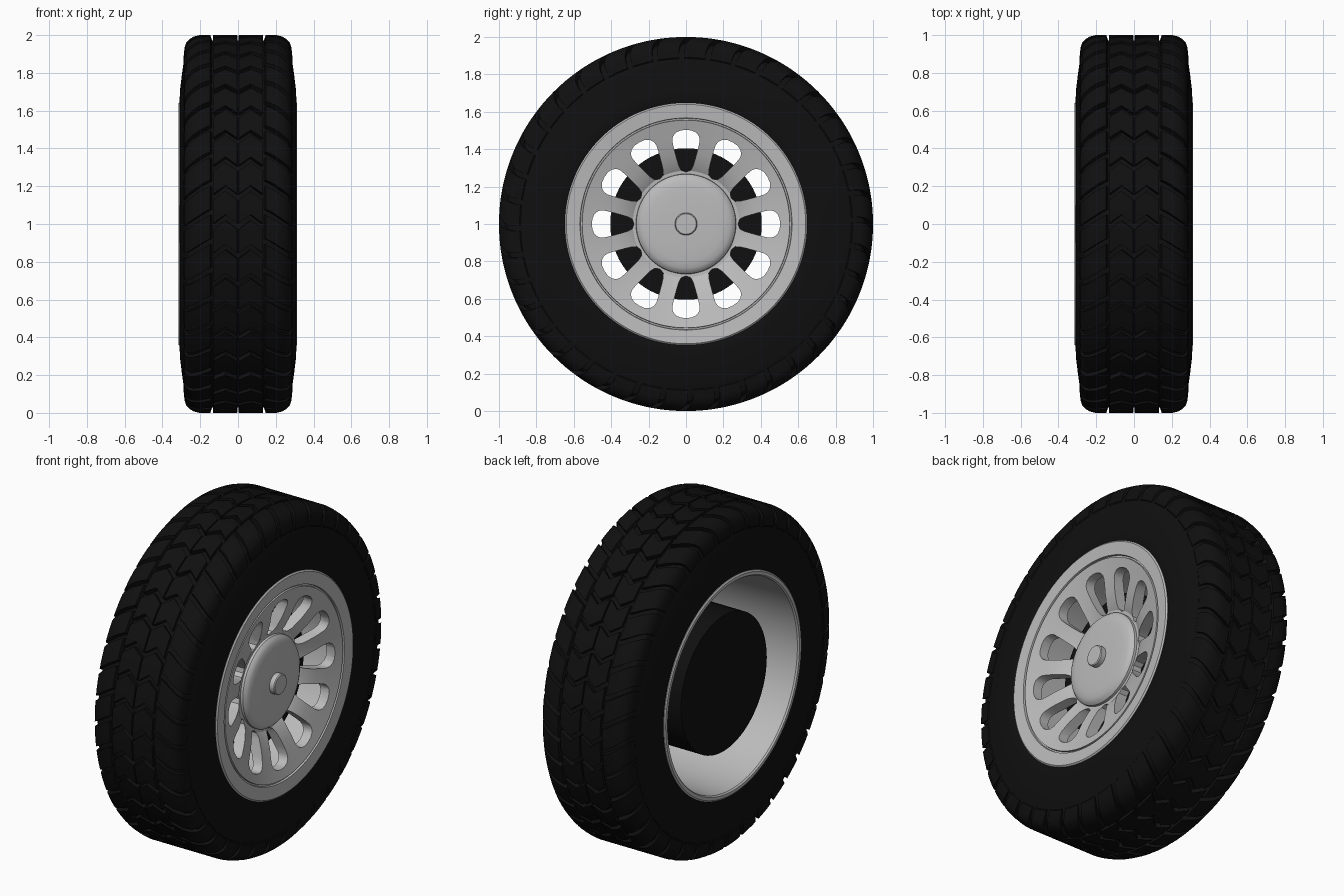
import bpy, bmesh, math
from math import sin, cos, pi, radians

if "Cube" in bpy.data.objects:
    bpy.data.objects.remove(bpy.data.objects["Cube"])


def material(name, v):
    m = bpy.data.materials.new(name)
    m.diffuse_color = (v, v, v, 1)
    m.use_nodes = True
    m.node_tree.nodes["Principled BSDF"].inputs["Base Color"].default_value = m.diffuse_color
    return m


rubber = material("black rubber", 0.005)
metal = material("light grey metal", 0.5)


def finish(bm, name, mat, angle=30):
    bmesh.ops.remove_doubles(bm, verts=bm.verts, dist=1e-5)
    bmesh.ops.recalc_face_normals(bm, faces=bm.faces)
    me = bpy.data.meshes.new(name)
    bm.to_mesh(me)
    bm.free()
    ob = bpy.data.objects.new(name, me)
    bpy.context.collection.objects.link(ob)
    me.materials.append(mat)
    smooth(ob, angle)
    return ob


def smooth(ob, angle=30):
    bpy.ops.object.select_all(action='DESELECT')
    ob.select_set(True)
    bpy.context.view_layer.objects.active = ob
    bpy.ops.object.shade_smooth_by_angle(angle=radians(angle))


def polar(x, r, a):
    # wheel axis runs along x through z = 1; angle 0 faces front, rising upward
    return (x, -r * cos(a), 1 + r * sin(a))


def revolve(name, profile, mat, closed=True, n=120, angle=30):
    bm = bmesh.new()
    rings = [[bm.verts.new(polar(x, r, 2 * pi * i / n)) for x, r in profile] for i in range(n)]
    m = len(profile)
    for i in range(n):
        A, B = rings[i], rings[(i + 1) % n]
        for j in range(m if closed else m - 1):
            k = (j + 1) % m
            if profile[j][1] < 1e-6:
                f = (A[j], A[k], B[k])
            elif profile[k][1] < 1e-6:
                f = (A[j], A[k], B[j])
            else:
                f = (A[j], A[k], B[k], B[j])
            bm.faces.new(f)
    return finish(bm, name, mat, angle)


# tyre carcass
half = [(0.0, 0.972), (0.20, 0.972), (0.245, 0.962), (0.265, 0.945), (0.281, 0.90),
        (0.296, 0.80), (0.307, 0.71), (0.309, 0.66), (0.300, 0.635), (0.0, 0.63)]
revolve("tyre", half + [(-x, r) for x, r in half[-2:0:-1]], rubber)

# tread blocks: two zigzag centre ribs and two swept shoulder ribs
PITCH = 40
step = 2 * pi / PITCH
centre = [(0.004, 1.0), (0.036, 1.0), (0.068, 1.0), (0.10, 1.0), (0.132, 1.0)]
shoulder = [(0.147, 1.0), (0.175, 1.0), (0.205, 1.0), (0.232, 0.993), (0.256, 0.980),
            (0.274, 0.960), (0.283, 0.935), (0.2875, 0.89)]


def zig(x):
    if x < 0.14:
        return 0.05 * (1 - abs(x - 0.068) / 0.068)
    return -0.09 * ((x - 0.147) / 0.14) ** 1.2


def tread_block(bm, path, side, start, width, sub=3):
    grid = [[[bm.verts.new(polar(side * x * k, r - d, start + zig(x) + width * i / sub))
              for x, r in path] for i in range(sub + 1)] for k, d in ((1, 0), (0.92, 0.035))]
    top, low = grid
    m = len(path) - 1
    for i in range(sub):
        for j in range(m):
            bm.faces.new((top[i][j], top[i][j + 1], top[i + 1][j + 1], top[i + 1][j]))
        for j in (0, m):
            bm.faces.new((top[i][j], top[i + 1][j], low[i + 1][j], low[i][j]))
    for i in (0, sub):
        for j in range(m):
            bm.faces.new((top[i][j], top[i][j + 1], low[i][j + 1], low[i][j]))


bm = bmesh.new()
for p in range(PITCH):
    for side in (1, -1):
        tread_block(bm, centre, side, p * step, step * 0.8)
        tread_block(bm, shoulder, side, (p + 0.5) * step, step * 0.8)
finish(bm, "tread_blocks", rubber)

# rim barrel, open toward the back of the wheel
revolve("rim_barrel", [(-0.308, 0.648), (-0.314, 0.640), (-0.314, 0.622), (-0.305, 0.615),
                       (0.255, 0.605), (0.255, 0.640)], metal)

# dished wheel face with a thin ring groove
face = revolve("wheel_face", [
    (0.306, 0.648), (0.313, 0.640), (0.306, 0.567), (0.294, 0.565), (0.294, 0.557),
    (0.304, 0.555), (0.292, 0.515), (0.276, 0.46), (0.252, 0.38), (0.225, 0.315),
    (0.205, 0.285), (0.20, 0.20), (0.15, 0.20), (0.15, 0.29), (0.19, 0.40),
    (0.235, 0.51), (0.25, 0.58), (0.25, 0.648)], metal)

# twelve rounded windows cut between the spokes
outline = [(0.0, 0.503), (0.03, 0.500), (0.055, 0.488), (0.070, 0.468), (0.073, 0.445),
           (0.066, 0.41), (0.050, 0.35), (0.038, 0.31), (0.026, 0.288), (0.0, 0.278)]
outline += [(-t, r) for t, r in outline[-2:0:-1]]
bm = bmesh.new()
for k in range(12):
    a = k * pi / 6
    ends = [[bm.verts.new((x, r * cos(a) - t * sin(a), 1 + r * sin(a) + t * cos(a)))
             for t, r in outline] for x in (0.05, 0.5)]
    n = len(outline)
    for e in ends:
        bm.faces.new(e)
    for i in range(n):
        j = (i + 1) % n
        bm.faces.new((ends[0][i], ends[0][j], ends[1][j], ends[1][i]))
cutter = finish(bm, "window_cutter", metal)
cutter.hide_render = True
mod = face.modifiers.new("windows", 'BOOLEAN')
mod.operation = 'DIFFERENCE'
mod.solver = 'EXACT'
mod.object = cutter
bpy.context.view_layer.objects.active = face
bpy.ops.object.modifier_apply(modifier=mod.name)
bpy.data.objects.remove(cutter)
smooth(face)

# hub cap dome with centre button
revolve("hub_cap", [(0.16, 0.0), (0.16, 0.262), (0.20, 0.268), (0.218, 0.266), (0.232, 0.254),
                    (0.241, 0.235), (0.246, 0.20), (0.249, 0.13), (0.25, 0.0)], metal, closed=False)
revolve("hub_button", [(0.24, 0.0), (0.24, 0.06), (0.278, 0.06), (0.283, 0.055), (0.284, 0.0)],
        metal, closed=False, n=48)

# black brake drum behind the spokes
revolve("brake_drum", [(0.15, 0.0), (0.15, 0.405), (-0.25, 0.405), (-0.25, 0.0)],
        rubber, closed=False, n=64)
